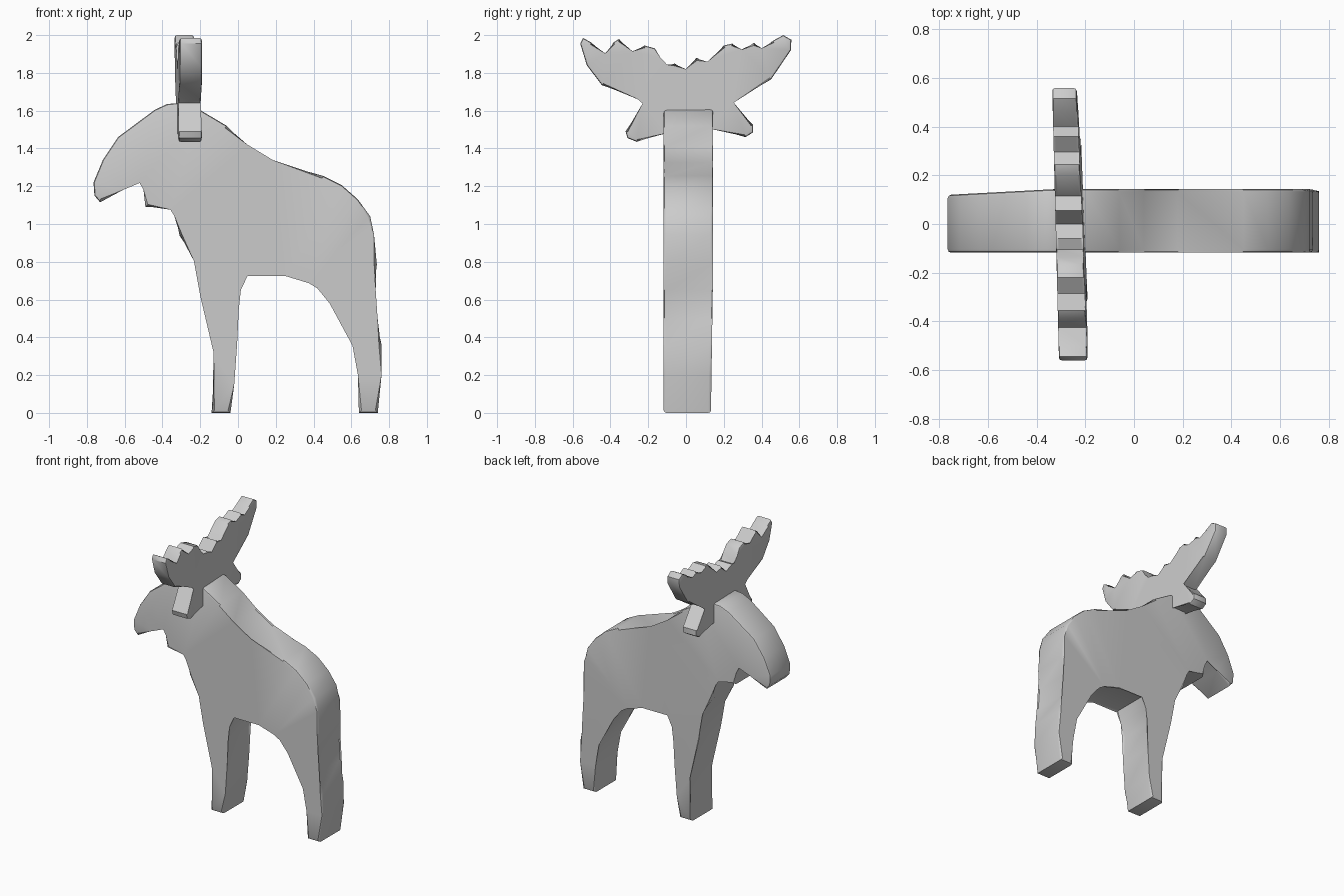
import bpy, bmesh, math

# Side silhouette of head, trunk and legs (x, z)
BODY = [(-.14, 0), (-.115, .32), (-.20, .62), (-.22, .81), (-.31, .94), (-.325, 1.05),
        (-.35, 1.09), (-.49, 1.09), (-.50, 1.18), (-.51, 1.24), (-.61, 1.18), (-.73, 1.115),
        (-.76, 1.15), (-.765, 1.22), (-.715, 1.34), (-.635, 1.46), (-.44, 1.605),
        (-.375, 1.635), (-.32, 1.64), (-.195, 1.60), (-.06, 1.52), (.04, 1.41), (.18, 1.325),
        (.45, 1.255), (.55, 1.205), (.635, 1.13), (.70, 1.04), (.72, .945), (.735, .785),
        (.715, .65), (.725, .50), (.76, .36), (.76, .20), (.74, 0), (.64, 0), (.635, .2),
        (.62, .36), (.485, .58), (.43, .67), (.38, .70), (.25, .725), (.04, .74),
        (.015, .65), (-.01, .55), (-.005, .36), (-.02, .15), (-.04, 0)]

# Silhouette of antlers and ears (y, z)
ANTLERS = [(-.11, 1.49), (-.26, 1.435), (-.31, 1.455), (-.32, 1.49), (-.215, 1.64),
           (-.25, 1.67), (-.445, 1.735), (-.525, 1.84), (-.56, 1.955), (-.545, 1.985),
           (-.50, 1.96), (-.425, 1.885), (-.385, 1.96), (-.355, 1.98), (-.285, 1.90),
           (-.22, 1.945), (-.165, 1.93), (-.135, 1.88), (-.105, 1.83), (-.06, 1.85),
           (0, 1.805), (.055, 1.88), (.115, 1.845), (.20, 1.945), (.245, 1.955),
           (.295, 1.91), (.36, 1.96), (.40, 1.915), (.46, 1.97), (.515, 2.0),
           (.558, 1.975), (.555, 1.92), (.45, 1.765), (.235, 1.645), (.355, 1.525),
           (.355, 1.485), (.315, 1.46), (.13, 1.515)]


def slab(name, profile, near, far, soft):
    """Bridge two copies of a profile into a slab with softened rims."""
    bm = bmesh.new()
    a = [bm.verts.new(near(u, v)) for u, v in profile]
    b = [bm.verts.new(far(u, v)) for u, v in profile]
    caps = [bm.faces.new(a), bm.faces.new(b[::-1])]
    n = len(profile)
    for i in range(n):
        j = (i + 1) % n
        bm.faces.new((a[j], a[i], b[i], b[j]))
    rims = [e for f in caps for e in f.edges]
    bmesh.ops.bevel(bm, geom=rims, offset=soft, segments=2, profile=.5,
                    affect='EDGES', clamp_overlap=False)
    bmesh.ops.triangulate(bm, faces=[f for f in bm.faces if len(f.verts) > 4])
    bmesh.ops.recalc_face_normals(bm, faces=bm.faces[:])
    me = bpy.data.meshes.new(name)
    bm.to_mesh(me)
    bm.free()
    ob = bpy.data.objects.new(name, me)
    bpy.context.collection.objects.link(ob)
    bpy.ops.object.select_all(action='DESELECT')
    ob.select_set(True)
    bpy.context.view_layer.objects.active = ob
    bpy.ops.object.shade_smooth_by_angle(angle=math.radians(40))
    return ob


def far_side(x, z):
    # Slightly narrower at the muzzle and the feet
    head = .024 * min(1, (x + .76) / .45)
    return .12 + head - .012 * max(0, 1 - z / .8)


# Head, trunk and legs
slab("body", BODY,
     lambda x, z: (x, -.118, z),
     lambda x, z: (x, far_side(x, z), z), .014)

# Antlers and ears, slightly skewed across the head
slab("antlers_and_ears", ANTLERS,
     lambda y, z: (-.322 - .025 * y, y, z),
     lambda y, z: (-.208 - .04 * y - .02 * (z - 1.7), y, z), .011)
